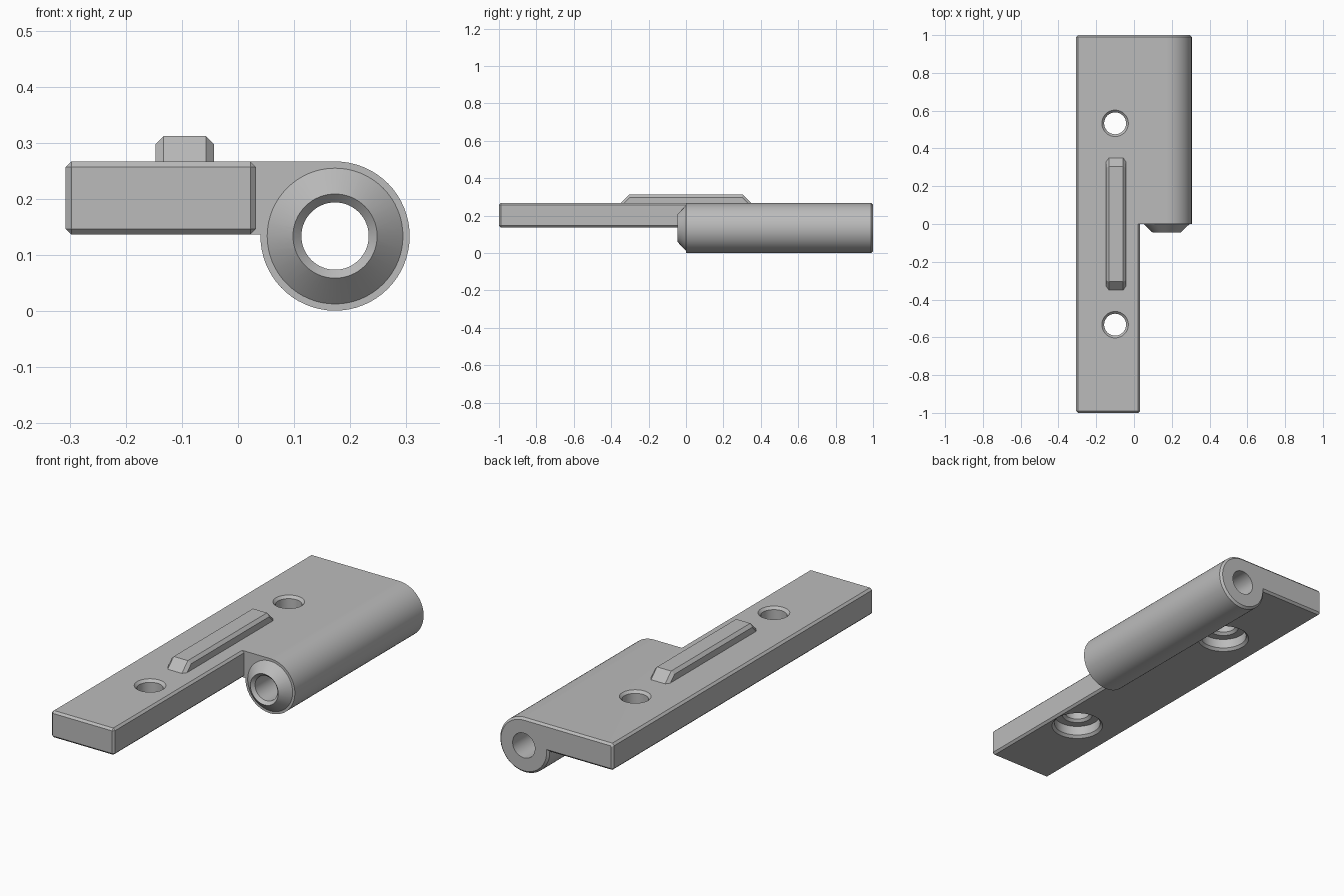
import bpy, bmesh, math
from mathutils import Matrix

cube = bpy.data.objects.get("Cube")
if cube:
    bpy.data.objects.remove(cube, do_unlink=True)

# One plain grey metal
grey = bpy.data.materials.new("grey_metal")
grey.use_nodes = True
colour = (0.5, 0.5, 0.5, 1)
grey.diffuse_color = colour
grey.node_tree.nodes["Principled BSDF"].inputs["Base Color"].default_value = colour

LEFT, RIGHT, LOW, HIGH = -0.307, 0.032, 0.137, 0.267
PIN_X, PIN_Z, BARREL_R = 0.173, 0.134, 0.133
CHAMFER = 0.01


def finish(name, bm):
    bmesh.ops.recalc_face_normals(bm, faces=bm.faces)
    mesh = bpy.data.meshes.new(name)
    bm.to_mesh(mesh)
    bm.free()
    mesh.materials.append(grey)
    obj = bpy.data.objects.new(name, mesh)
    bpy.context.collection.objects.link(obj)
    return obj


def prism(points, y0, y1):
    """Extrude an (x, z) outline along y."""
    bm = bmesh.new()
    face = bm.faces.new([bm.verts.new((x, y0, z)) for x, z in points])
    new = bmesh.ops.extrude_face_region(bm, geom=[face])["geom"]
    for v in new:
        if isinstance(v, bmesh.types.BMVert):
            v.co.y = y1
    bmesh.ops.recalc_face_normals(bm, faces=bm.faces)
    return bm


def chamfer(bm, rule, size):
    edges = [e for e in bm.edges if rule(*[v.co for v in e.verts])]
    bmesh.ops.bevel(bm, geom=edges, offset=size, segments=1,
                    affect='EDGES', clamp_overlap=False)


def lathe(name, profile, matrix, steps=64):
    """Spin a (radius, height) profile about local z, then place it."""
    bm = bmesh.new()
    verts = [bm.verts.new((r, 0, h)) for r, h in profile]
    edges = [bm.edges.new(pair) for pair in zip(verts, verts[1:])]
    bmesh.ops.spin(bm, geom=verts + edges, axis=(0, 0, 1), cent=(0, 0, 0),
                   angle=math.tau, steps=steps)
    bmesh.ops.remove_doubles(bm, verts=bm.verts, dist=1e-5)
    bm.transform(matrix)
    return finish(name, bm)


def combine(target, tool, operation):
    mod = target.modifiers.new(operation.lower(), 'BOOLEAN')
    mod.operation, mod.object, mod.solver = operation, tool, 'EXACT'
    bpy.context.view_layer.objects.active = target
    bpy.ops.object.modifier_apply(modifier=mod.name)
    bpy.data.objects.remove(tool, do_unlink=True)


def rect(x0, x1, z0, z1):
    return [(x0, z0), (x0, z1), (x1, z1), (x1, z0)]


# Rear half: leaf running tangentially into the barrel
c = CHAMFER
outline = [(RIGHT, LOW), (LEFT + c, LOW), (LEFT, LOW + c),
           (LEFT, HIGH - c), (LEFT + c, HIGH)]
STEPS = 48
for i in range(STEPS + 1):
    a = math.radians(90 - 271.3 * i / STEPS)
    outline.append((PIN_X + BARREL_R * math.cos(a), PIN_Z + BARREL_R * math.sin(a)))
bm = prism(outline, 0, 1)
chamfer(bm, lambda a, b: a.y > 0.99 and b.y > 0.99, c)
body = finish("hinge_leaf", bm)

# Front half: narrow leaf with chamfered edges
bm = prism(rect(LEFT, RIGHT, LOW, HIGH), -1, 0)
chamfer(bm, lambda a, b: a.y < -0.5 or b.y < -0.5, c)
combine(body, finish("front_leaf", bm), 'UNION')

# Conical nose on the barrel and the pin bore through it
along_y = Matrix.Translation((PIN_X, 0, PIN_Z)) @ Matrix.Rotation(-math.pi / 2, 4, 'X')
nose = [(0, 0.02), (0.121, 0.02), (0.121, 0), (0.075, -0.045), (0, -0.045)]
combine(body, lathe("nose", nose, along_y), 'UNION')
bore = [(0, -0.06), (0.09, -0.06), (0.06, -0.03), (0.06, 1.1), (0, 1.1)]
combine(body, lathe("bore", bore, along_y), 'DIFFERENCE')

# Screw holes, counterbored from below
screw = [(0, 0.12), (0.136, 0.12), (0.107, 0.149), (0.107, 0.195), (0.07, 0.195),
         (0.058, 0.207), (0.058, 0.255), (0.078, 0.275), (0, 0.275)]
for side in (-1, 1):
    place = Matrix.Translation((-0.1, side * 0.533, 0))
    combine(body, lathe("screw_hole", screw, place), 'DIFFERENCE')

# Raised key with sloping ends
bm = prism(rect(-0.147, -0.043, HIGH, 0.312), -0.35, 0.35)
for v in bm.verts:
    if v.co.z > 0.3:
        v.co.y *= 0.87
chamfer(bm, lambda a, b: abs(a.x - b.x) < 0.001 and max(a.z, b.z) > 0.3, 0.014)
key = finish("locating_key", bm)

# Smooth curved walls, keep hard edges
for obj in (body, key):
    bpy.ops.object.select_all(action='DESELECT')
    obj.select_set(True)
    bpy.context.view_layer.objects.active = obj
    bpy.ops.object.shade_smooth_by_angle(angle=math.radians(25))
